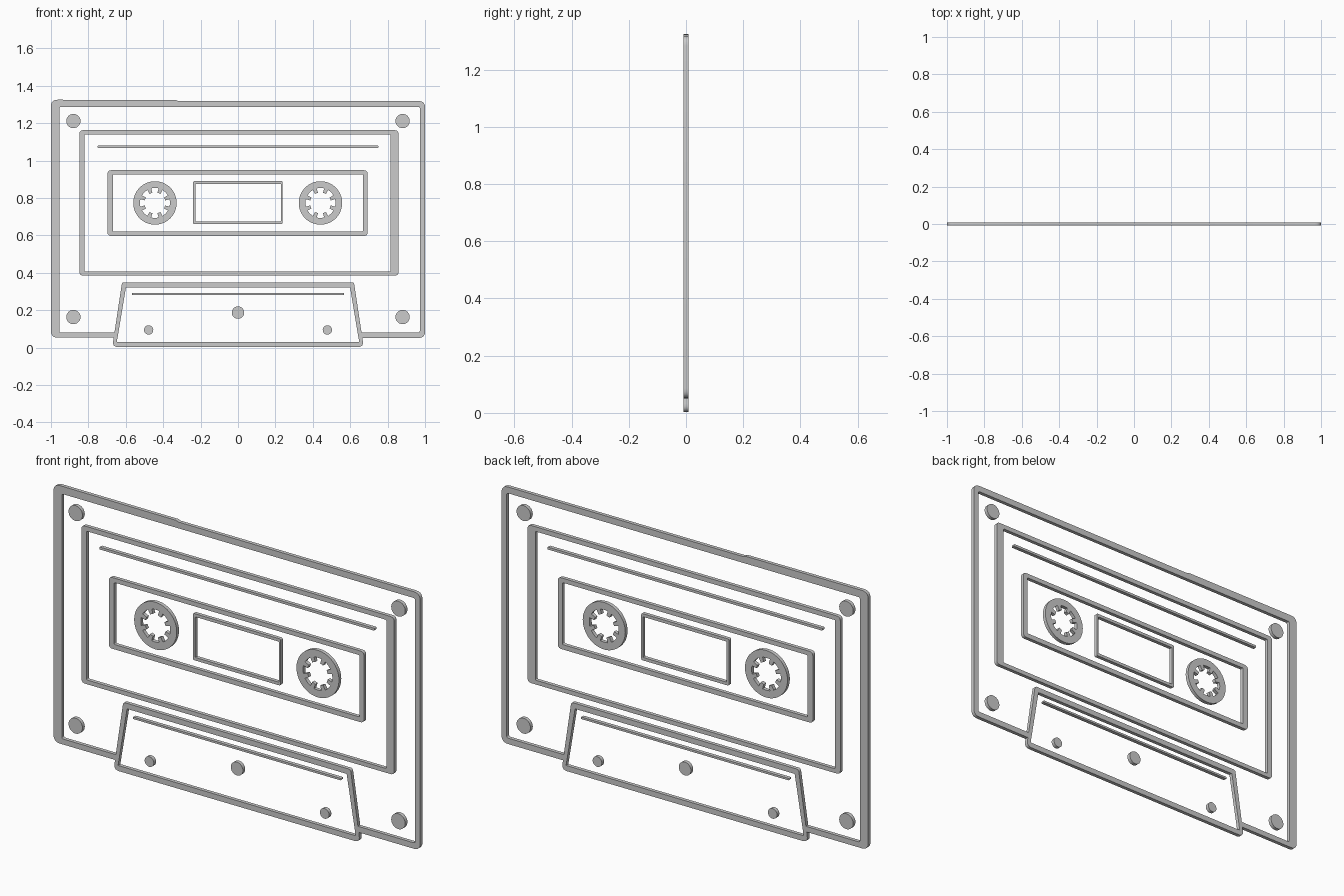
import bpy
from math import pi, sin, cos
from mathutils import Vector

if "Cube" in bpy.data.objects:
    bpy.data.objects.remove(bpy.data.objects["Cube"])

HALF_DEPTH = 0.009


def rounded(points, radius, steps=5):
    """Polygon with rounded corners; radius is one value or one per corner."""
    out, n = [], len(points)
    for i in range(n):
        r = radius[i] if isinstance(radius, (list, tuple)) else radius
        p = Vector(points[i])
        if r == 0:
            out.append(p)
            continue
        a = p + (Vector(points[i - 1]) - p).normalized() * r
        b = p + (Vector(points[(i + 1) % n]) - p).normalized() * r
        for k in range(steps + 1):
            t = k / steps
            out.append(a * (1 - t) ** 2 + p * 2 * t * (1 - t) + b * t * t)
    return out


def rect(x0, x1, z0, z1, radius):
    return rounded([(x0, z0), (x1, z0), (x1, z1), (x0, z1)], radius)


def circle(x, z, r, n=40):
    return [(x + r * cos(2 * pi * i / n), z + r * sin(2 * pi * i / n)) for i in range(n)]


def plate(name, *loops):
    """Upright flat plate; the loops after the first are holes."""
    curve = bpy.data.curves.new(name, 'CURVE')
    curve.dimensions = '2D'
    curve.fill_mode = 'BOTH'
    curve.extrude = HALF_DEPTH
    for loop in loops:
        s = curve.splines.new('POLY')
        s.points.add(len(loop) - 1)
        for pt, co in zip(s.points, loop):
            pt.co = (co[0], co[1], 0, 1)
        s.use_cyclic_u = True
    ob = bpy.data.objects.new(name, curve)
    ob.rotation_euler = (pi / 2, 0, 0)
    bpy.context.collection.objects.link(ob)
    bpy.ops.object.select_all(action='DESELECT')
    ob.select_set(True)
    bpy.context.view_layer.objects.active = ob
    bpy.ops.object.convert(target='MESH')
    bpy.ops.object.shade_smooth_by_angle()


# Outer shell outline, open at the bottom where the head cover sits
plate("outer_frame", rounded(
    [(-0.66, 0.053), (-1, 0.053), (-1, 1.325), (-0.33, 1.323), (-0.32, 1.318), (1, 1.318),
     (1, 0.051), (0.66, 0.051), (0.655, 0.08), (0.972, 0.08), (0.972, 1.287),
     (-0.955, 1.287), (-0.955, 0.08), (-0.655, 0.08)],
    [0, .035, .035, 0, 0, .035, .035, 0, 0, .01, .01, .01, .01, 0]))

# Trapezoid head cover
plate("head_cover_frame",
      rounded([(-0.672, 0.003), (0.672, 0.003), (0.62, 0.349), (-0.62, 0.349)],
              [.03, .03, .012, .012]),
      rounded([(-0.648, 0.03), (0.648, 0.03), (0.599, 0.322), (-0.599, 0.322)], .004))
plate("head_cover_line", rect(-0.567, 0.567, 0.281, 0.291, .004))

# Label border, reel panel and tape window
plate("label_frame", rect(-0.848, 0.858, 0.385, 1.162, .02),
      rect(-0.82, 0.815, 0.406, 1.139, .005))
plate("label_line", rect(-0.75, 0.75, 1.068, 1.08, .004))
plate("reel_panel_frame", rect(-0.698, 0.693, 0.597, 0.948, .02),
      rect(-0.669, 0.668, 0.621, 0.926, .005))
plate("tape_window_frame", rect(-0.24, 0.238, 0.66, 0.89, .008),
      rect(-0.227, 0.229, 0.675, 0.875, .003))


# Reel hubs with inward teeth
def toothed_hole(x, z, r, tip, half_width, teeth=8):
    out = []
    for t in range(teeth):
        a = 2 * pi * (t + 0.5) / teeth
        u, v = Vector((cos(a), sin(a))), Vector((-sin(a), cos(a)))
        c = Vector((x, z))
        for d, w in ((r, -half_width), (tip, -half_width * .8),
                     (tip, half_width * .8), (r, half_width)):
            out.append(c + u * d + v * w)
        gap = 2 * pi / teeth
        w = half_width / r
        for k in range(1, 5):
            b = a + w + (gap - 2 * w) * k / 5
            out.append(c + Vector((cos(b), sin(b))) * r)
    return out


for side, x in (("left", -0.444), ("right", 0.441)):
    plate(side + "_reel", circle(x, 0.773, 0.116, 64),
          toothed_hole(x, 0.773, 0.08, 0.056, 0.011))

# Screws and guide holes
for side, s in (("left", -1), ("right", 1)):
    plate(side + "_top_screw", circle(s * 0.88, 1.211, 0.038))
    plate(side + "_bottom_screw", circle(s * 0.88, 0.163, 0.038))
    plate(side + "_guide_disc", circle(s * 0.478, 0.094, 0.025))
plate("centre_screw", circle(0, 0.187, 0.033))
